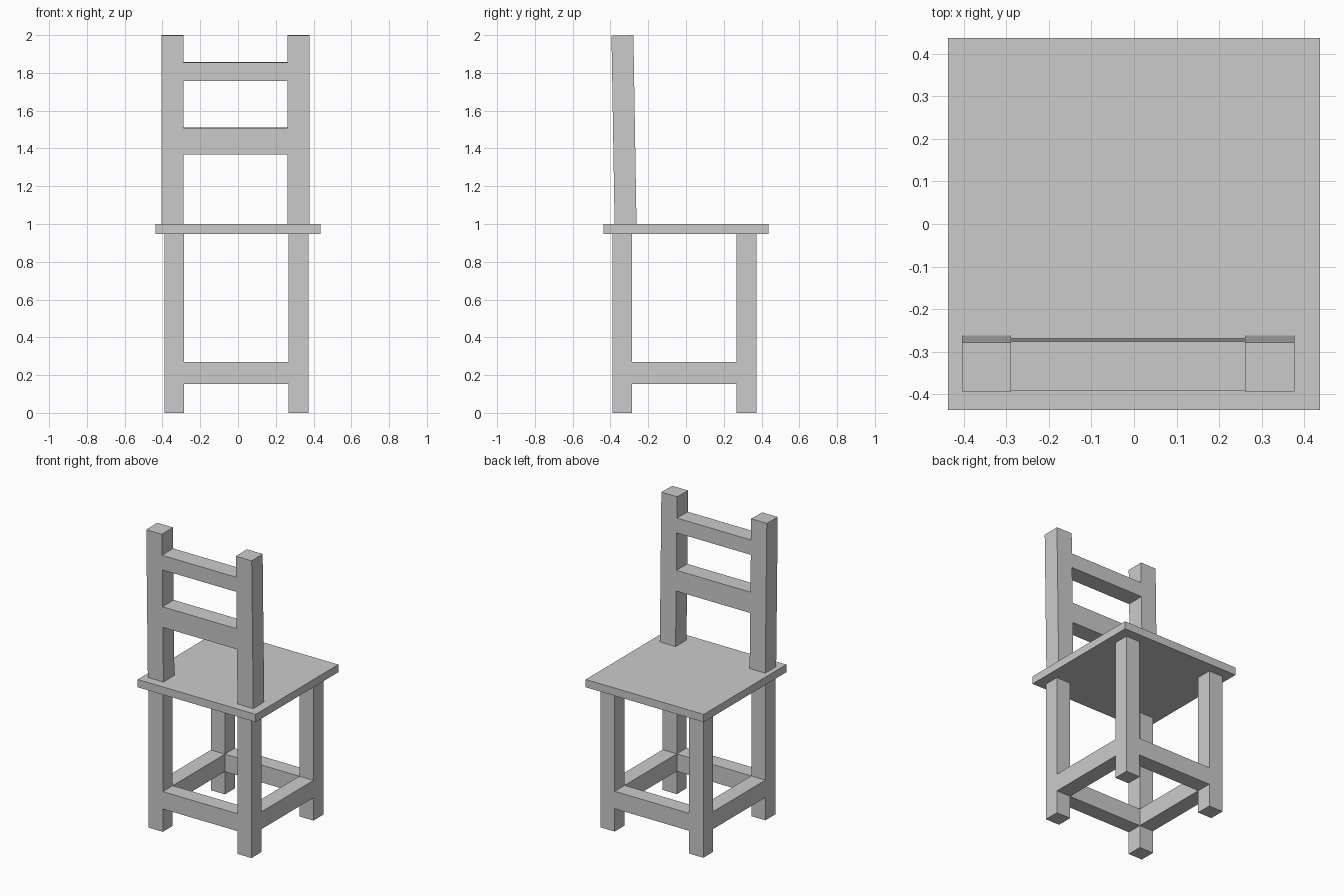
import bpy
import bmesh
from mathutils import Matrix, Vector

if "Cube" in bpy.data.objects:
    bpy.data.objects.remove(bpy.data.objects["Cube"])


def box(name, lo, hi, mat=Matrix.Identity(4)):
    """Axis-aligned box from corner lo to corner hi, then transformed by mat."""
    lo, hi = Vector(lo), Vector(hi)
    size = hi - lo
    bm = bmesh.new()
    bmesh.ops.create_cube(bm, size=1, matrix=mat @ Matrix.Translation((lo + hi) / 2)
                          @ Matrix.Diagonal((*size, 1)))
    me = bpy.data.meshes.new(name)
    bm.to_mesh(me)
    bm.free()
    ob = bpy.data.objects.new(name, me)
    bpy.context.collection.objects.link(ob)
    return ob


# Seat board
box("seat", (-0.438, -0.438, 0.948), (0.438, 0.438, 1.0))

# Legs: near and far spans, the same in x and y
near, far = (-0.39, -0.285), (0.268, 0.373)
for side, (x0, x1) in (("left", near), ("right", far)):
    for end, (y0, y1) in (("front", near), ("back", far)):
        box(f"{end}_{side}_leg", (x0, y0, 0), (x1, y1, 0.948))

# Stretchers, flush with the legs
z0, z1 = 0.153, 0.27
gap = (near[1], far[0])
for (a, b), x_name, y_name in ((near, "front", "left"), (far, "back", "right")):
    box(f"{x_name}_stretcher", (gap[0], a, z0), (gap[1], b, z1))
    box(f"{y_name}_stretcher", (a, gap[0], z0), (b, gap[1], z1))

# Backrest, leaning slightly outward from the seat
lean = Matrix.Translation((0, -0.32, 1.0)) @ Matrix.Rotation(0.0165, 4, 'X')
half = 0.058
for side, x0, x1 in (("left", -0.405, -0.289), ("right", 0.261, 0.378)):
    box(f"{side}_back_post", (x0, -half, 0), (x1, half, 0.999), lean)
for name, z0, z1 in (("lower_slat", 0.37, 0.509), ("upper_slat", 0.758, 0.857)):
    box(name, (-0.289, -half, z0), (0.261, half, z1), lean)
